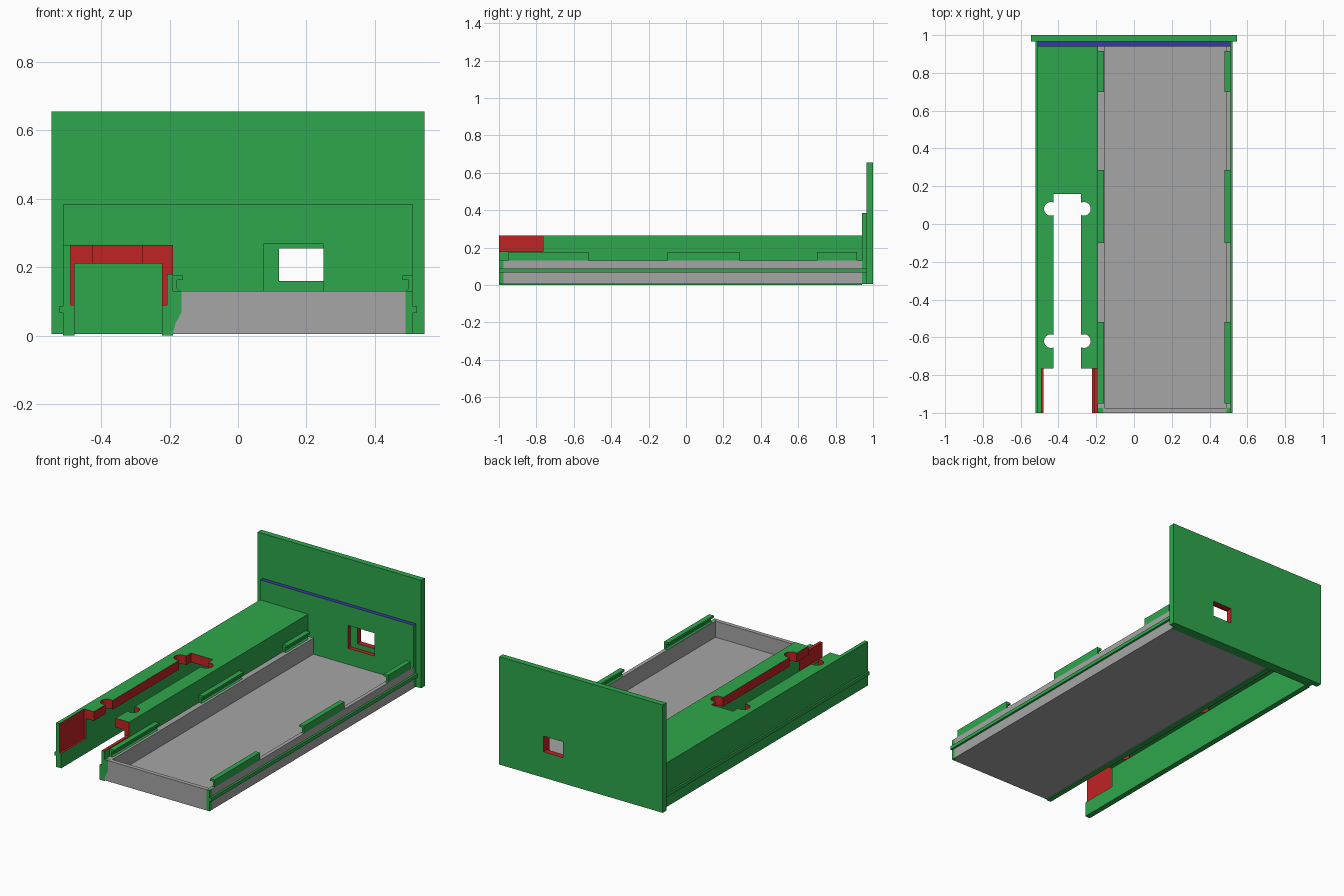
import bpy, bmesh, math
from mathutils import Vector

if "Cube" in bpy.data.objects:
    bpy.data.objects.remove(bpy.data.objects["Cube"])


def material(name, rgb):
    m = bpy.data.materials.new(name)
    m.diffuse_color = (*rgb, 1)
    m.use_nodes = True
    m.node_tree.nodes["Principled BSDF"].inputs["Base Color"].default_value = m.diffuse_color
    return m


GREEN = material("green", (0.027, 0.39, 0.072))
RED = material("red", (0.53, 0.017, 0.017))
GRAY = material("gray", (0.38, 0.38, 0.38))
BLUE = material("blue", (0.04, 0.04, 0.38))


def prism(name, pts, y0, y1, mat):
    """Extrude an (x, z) outline from y0 to y1."""
    bm = bmesh.new()
    face = bm.faces.new([bm.verts.new((x, y0, z)) for x, z in pts])
    new = bmesh.ops.extrude_face_region(bm, geom=[face])["geom"]
    for v in new:
        if isinstance(v, bmesh.types.BMVert):
            v.co.y = y1
    bmesh.ops.recalc_face_normals(bm, faces=bm.faces[:])
    me = bpy.data.meshes.new(name)
    bm.to_mesh(me)
    bm.free()
    me.materials.append(mat)
    ob = bpy.data.objects.new(name, me)
    bpy.context.collection.objects.link(ob)
    return ob


def box(name, x, y, z, mat):
    pts = [(x[0], z[0]), (x[1], z[0]), (x[1], z[1]), (x[0], z[1])]
    return prism(name, pts, y[0], y[1], mat)


def cut(ob, cutter):
    """Subtract the cutter, keeping its colour on the new faces."""
    mod = ob.modifiers.new("cut", 'BOOLEAN')
    mod.operation = 'DIFFERENCE'
    mod.solver = 'EXACT'
    mod.material_mode = 'TRANSFER'
    mod.object = cutter
    bpy.context.view_layer.objects.active = ob
    bpy.ops.object.modifier_apply(modifier=mod.name)
    bpy.data.objects.remove(cutter)


# Tall end panel with its window
panel = box("end_panel", (-0.545, 0.545), (0.965, 1.0), (0.005, 0.655), GREEN)
cut(panel, box("cutter", (0.12, 0.25), (0.9, 1.1), (0.16, 0.255), RED))

# Inner plate with a larger opening and a blue top edge
plate = box("inner_plate", (-0.51, 0.51), (0.94, 0.965), (0.005, 0.385), GREEN)
cut(plate, box("cutter", (0.075, 0.25), (0.9, 1.1), (0.13, 0.268), RED))
plate.data.materials.append(BLUE)
blue_slot = len(plate.data.materials) - 1
for p in plate.data.polygons:
    if p.normal.z > 0.9 and p.center.z > 0.38:
        p.material_index = blue_slot

# Side channel: inverted U running the full length
channel = prism("side_channel",
                [(-0.512, 0), (-0.478, 0), (-0.478, 0.21), (-0.222, 0.21),
                 (-0.222, 0), (-0.19, 0), (-0.19, 0.265), (-0.512, 0.265)],
                -1.0, 0.94, GREEN)
# Open front end of the channel and the lowered right wall
cut(channel, box("cutter", (-0.49, -0.208), (-1.1, -0.765), (0.09, 0.3), RED))
cut(channel, box("cutter", (-0.3, -0.1), (-1.1, -0.765), (0.18, 0.3), RED))
# Long slot with rounded ears
cut(channel, box("cutter", (-0.425, -0.28), (-0.9, 0.16), (0.15, 0.3), RED))
for cx in (-0.44, -0.265):
    for cy in (-0.62, 0.08):
        ring = [(cx + 0.036 * math.cos(a), cy + 0.036 * math.sin(a))
                for a in (math.tau * i / 32 for i in range(32))]
        ear = prism("cutter", ring, 0.15, 0.3, RED)
        for v in ear.data.vertices:
            v.co = Vector((v.co.x, v.co.z, v.co.y))
        ear.data.flip_normals()
        cut(channel, ear)

# Open tray
tray = box("tray", (-0.19, 0.51), (-1.0, 0.94), (0.005, 0.13), GRAY)
cut(tray, box("cutter", (-0.155, 0.487), (-0.975, 1.1), (0.033, 0.3), GRAY))

# Green corner posts set into the tray front
left_outline = [(-0.19, 0.005), (-0.187, 0.02), (-0.183, 0.035),
                (-0.172, 0.055), (-0.165, 0.07), (-0.165, 0.13), (-0.19, 0.13)]
right_outline = [(0.49, 0.005), (0.51, 0.005), (0.51, 0.13), (0.49, 0.13)]
for name, outline in (("left_post", left_outline), ("right_post", right_outline)):
    cut(tray, prism("cutter", outline, -1.1, -0.975, GRAY))
    prism(name, outline, -1.0, -0.975, GREEN)

# Slide rails along both outer sides
for side, name in ((-1, "left_rail"), (1, "right_rail")):
    box(name, sorted((side * 0.51, side * 0.522)), (-1.0, 0.965), (0.066, 0.087), GREEN)

# Hooked clips along both tray walls
spans = ((-0.95, -0.52), (-0.1, 0.285), (0.7, 0.915))
for y0, y1 in spans:
    for name, edge, side in (("left_clip", -0.19, 1), ("right_clip", 0.51, -1)):
        shape = [(0, 0.13), (0.02, 0.13), (0.012, 0.138), (0.012, 0.162),
                 (0.03, 0.162), (0.03, 0.175), (0, 0.175)]
        prism(name, [(edge + side * x, z) for x, z in shape], y0, y1, GREEN)
